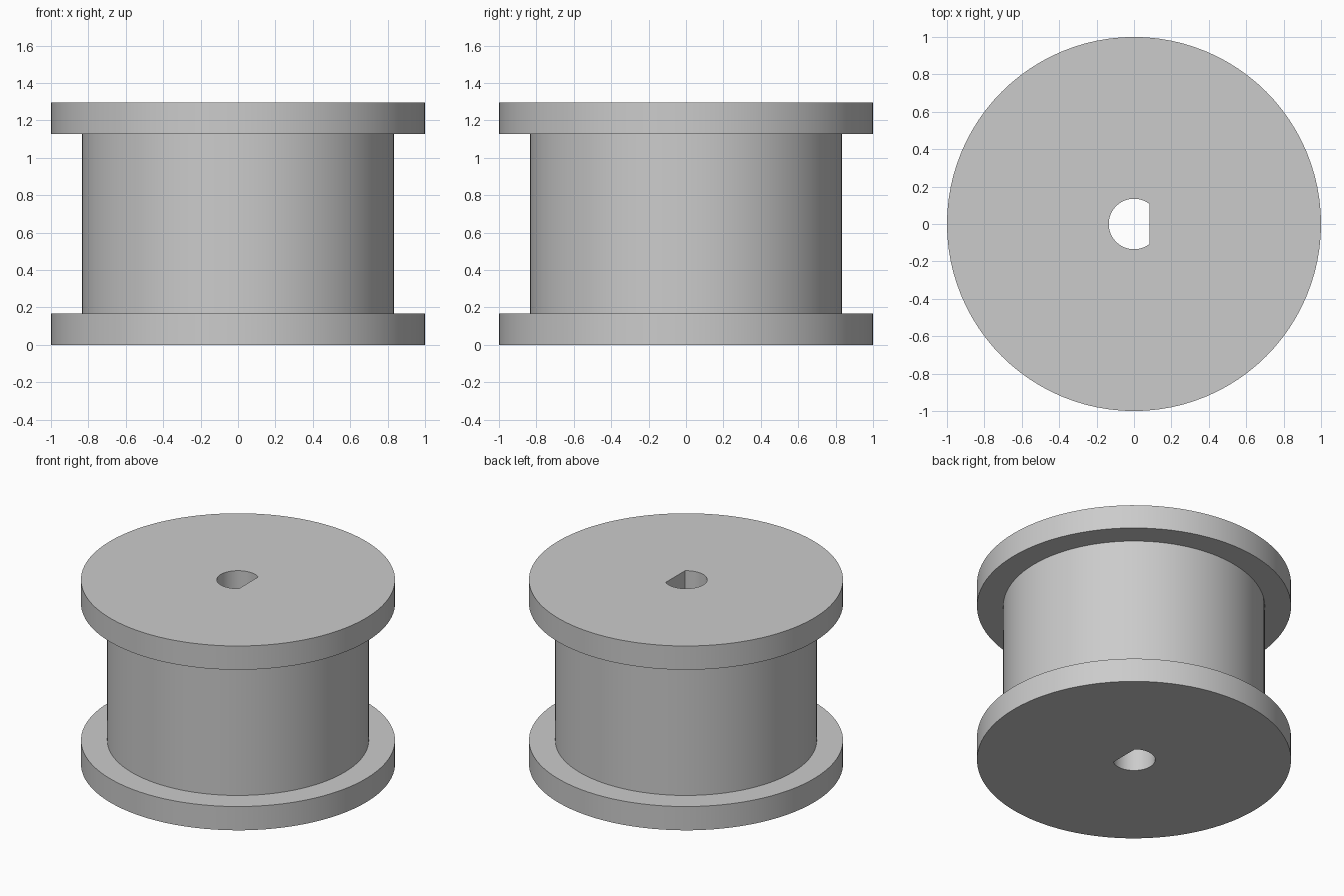
import bpy, bmesh
from math import cos, pi, radians, sin

cube = bpy.data.objects.get("Cube")
if cube:
    bpy.data.objects.remove(cube, do_unlink=True)

SEGMENTS = 96
HEIGHT, FLANGE = 1.295, 0.167
RIM, DRUM, BORE = 1.0, 0.833, 0.135
FLAT_ANGLE = radians(52.5)  # half-angle covered by the flat of the D bore

grey = bpy.data.materials.new("plain_grey")
grey.use_nodes = True
grey.diffuse_color = (0.6, 0.6, 0.6, 1)
grey.node_tree.nodes["Principled BSDF"].inputs["Base Color"].default_value = grey.diffuse_color


def add_ring(bm, radius, z, flat=False):
    """Ring of vertices; a flat ring is cut straight on its +x side."""
    ring = []
    for i in range(SEGMENTS):
        a = 2 * pi * i / SEGMENTS
        x, y = radius * cos(a), radius * sin(a)
        if flat:
            limit = radius * cos(FLAT_ANGLE)
            if x > limit:
                x, y = limit, limit * y / x
        ring.append(bm.verts.new((x, y, z)))
    return ring


# Spool: closed profile running from the bore out over both flanges
bm = bmesh.new()
profile = [
    (BORE, 0), (RIM, 0), (RIM, FLANGE), (DRUM, FLANGE),
    (DRUM, HEIGHT - FLANGE), (RIM, HEIGHT - FLANGE), (RIM, HEIGHT), (BORE, HEIGHT),
]
rings = [add_ring(bm, r, z, r == BORE) for r, z in profile]
for low, high in zip(rings, rings[1:] + rings[:1]):
    for i in range(SEGMENTS):
        j = (i + 1) % SEGMENTS
        bm.faces.new((low[i], low[j], high[j], high[i]))
bmesh.ops.recalc_face_normals(bm, faces=bm.faces)

mesh = bpy.data.meshes.new("spool")
bm.to_mesh(mesh)
bm.free()
mesh.materials.append(grey)
spool = bpy.data.objects.new("spool", mesh)
bpy.context.collection.objects.link(spool)

# Smooth round walls, crisp edges
bpy.ops.object.select_all(action="DESELECT")
spool.select_set(True)
bpy.context.view_layer.objects.active = spool
bpy.ops.object.shade_smooth_by_angle(angle=radians(30))
